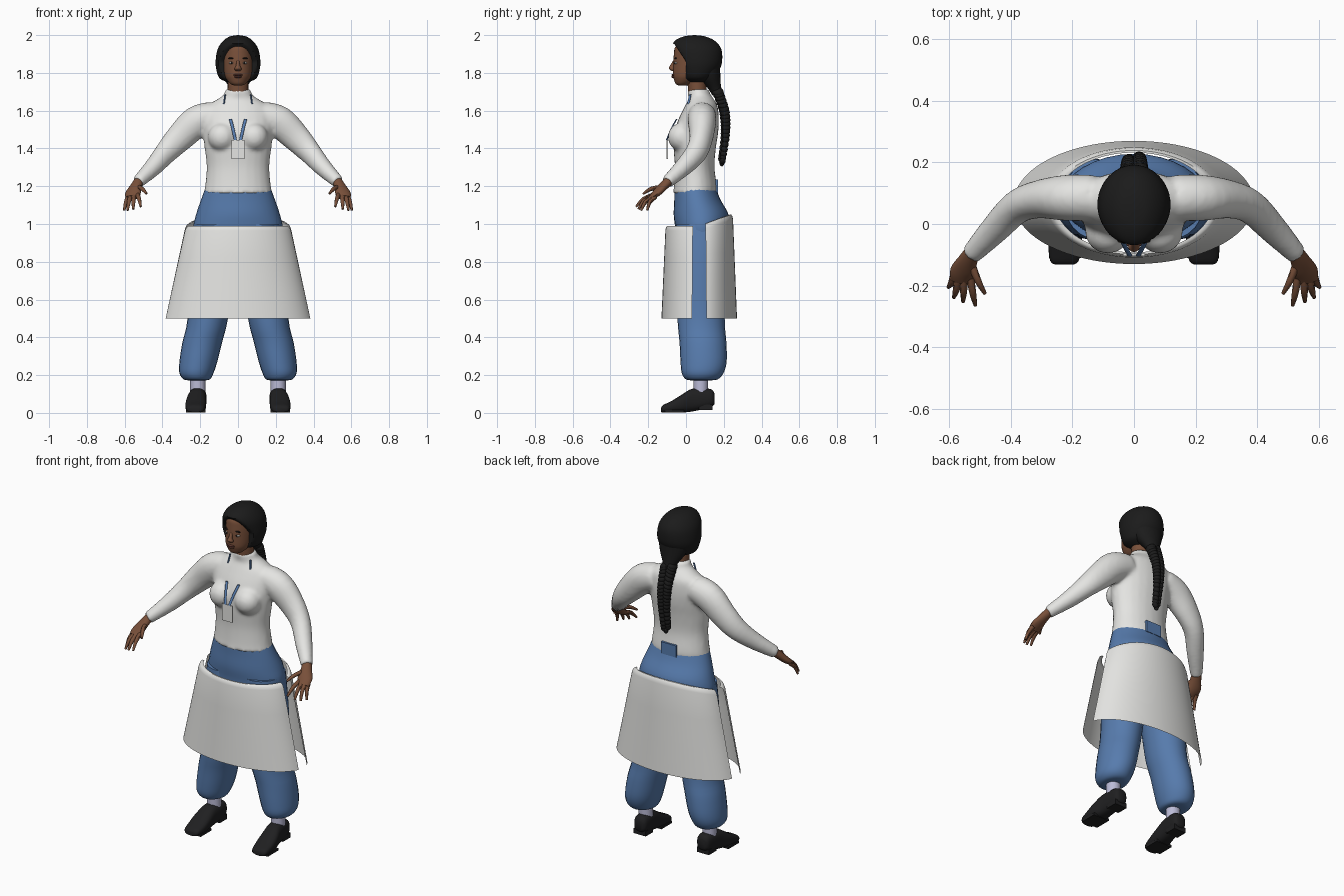
import bpy, bmesh, math
from mathutils import Vector, Matrix

if "Cube" in bpy.data.objects:
    bpy.data.objects.remove(bpy.data.objects["Cube"])


def material(name, r, g, b):
    m = bpy.data.materials.new(name)
    m.use_nodes = True
    m.diffuse_color = (r, g, b, 1)
    m.node_tree.nodes["Principled BSDF"].inputs["Base Color"].default_value = (r, g, b, 1)
    return m


WHITE = material("white cloth", .78, .78, .76)
BLUE = material("blue cloth", .095, .2, .42)
SKIN = material("brown skin", .19, .08, .042)
BLACK = material("black hair", .011, .011, .011)
SHOE = material("black leather", .014, .014, .015)
SOCK = material("lavender sock", .5, .5, .68)
EYE = material("eye white", .6, .57, .53)
DARK = material("dark eye", .012, .009, .008)
LIP = material("lip", .13, .045, .032)


def spline(rows, steps):
    """Smooth rows of numbers with a Catmull-Rom curve."""
    rows = [Vector(r) for r in rows]
    pts = [rows[0]] + rows + [rows[-1]]
    out = []
    for a, b, c, d in zip(pts, pts[1:], pts[2:], pts[3:]):
        for i in range(steps):
            t = i / steps
            out.append(b + (c - a) * t / 2 + (2 * a - 5 * b + 4 * c - d) * t * t / 2
                       + (3 * b - a - 3 * c + d) * t ** 3 / 2)
    return out + [rows[-1]]


def loft(bm, rows, axis=None, seg=24, steps=4, power=1.0):
    """Skin rings (x, y, z, a, b); rings face the axis, or follow the path."""
    rows = spline(rows, steps)
    loops = []
    for i, r in enumerate(rows):
        u, v = Vector((1, 0, 0)), Vector((0, 1, 0)) if axis == "Z" else Vector((0, 0, 1))
        if axis is None:
            t = (rows[min(i + 1, len(rows) - 1)] - rows[max(i - 1, 0)])[:3]
            t = Vector(t).normalized()
            u = t.cross(Vector((0, 0, 1))).normalized()
            v = u.cross(t)
        loop = []
        for k in range(seg):
            c, s = math.cos(k * math.tau / seg), math.sin(k * math.tau / seg)
            c, s = (math.copysign(abs(q) ** power, q) for q in (c, s))
            loop.append(bm.verts.new(Vector(r[:3]) + u * c * max(r[3], .001) + v * s * max(r[4], .001)))
        loops.append(loop)
    for p, q in zip(loops, loops[1:]):
        for k in range(seg):
            j = (k + 1) % seg
            bm.faces.new((p[k], p[j], q[j], q[k]))
    bm.faces.new(loops[0])
    bm.faces.new(loops[-1])


def ball(bm, pos, size, tilt=0):
    m = Matrix.Translation(pos) @ Matrix.Rotation(tilt, 4, "Y") @ Matrix.Diagonal((*size, 1))
    bmesh.ops.create_uvsphere(bm, u_segments=16, v_segments=10, radius=1, matrix=m)


def box(bm, pos, size):
    bmesh.ops.create_cube(bm, size=1, matrix=Matrix.Translation(pos) @ Matrix.Diagonal((*size, 1)))


def finish(name, bm, mat, mirror=False, closed=True):
    if closed:
        bmesh.ops.recalc_face_normals(bm, faces=bm.faces)
    me = bpy.data.meshes.new(name)
    bm.to_mesh(me)
    bm.free()
    me.materials.append(mat)
    ob = bpy.data.objects.new(name, me)
    bpy.context.collection.objects.link(ob)
    bpy.ops.object.select_all(action="DESELECT")
    bpy.context.view_layer.objects.active = ob
    ob.select_set(True)
    bpy.ops.object.shade_smooth_by_angle(angle=math.radians(45))
    if mirror:
        ob.modifiers.new("Mirror", "MIRROR").use_clip = False
    return ob


def part(name, mat, rows, axis="Z", mirror=False, **kw):
    bm = bmesh.new()
    loft(bm, rows, axis, **kw)
    return finish(name, bm, mat, mirror)


# Shirt: torso, bust and sleeves fused into one smooth skin
bm = bmesh.new()
loft(bm, [(0, .047, 1.16, .182, .117), (0, .05, 1.2, .175, .114), (0, .046, 1.3, .166, .105),
          (0, .046, 1.4, .177, .112), (0, .053, 1.48, .185, .117), (0, .066, 1.55, .19, .108),
          (0, .08, 1.62, .17, .088), (0, .08, 1.66, .11, .068), (0, .07, 1.685, .075, .06),
          (0, .065, 1.715, .068, .056)], "Z")
for s in (-1, 1):
    ball(bm, (s * .085, -.025, 1.46), (.075, .072, .075))
    loft(bm, [(s * .13, .085, 1.575, .075, .075), (s * .22, .085, 1.54, .075, .085),
              (s * .31, .08, 1.455, .062, .075), (s * .38, .055, 1.38, .055, .062),
              (s * .45, -.015, 1.3, .048, .048), (s * .53, -.1, 1.222, .034, .034)])
shirt = finish("shirt", bm, WHITE)
remesh = shirt.modifiers.new("Fuse", "REMESH")
remesh.mode, remesh.voxel_size, remesh.use_smooth_shade = "VOXEL", .011, True
relax = shirt.modifiers.new("Relax", "SMOOTH")
relax.factor, relax.iterations = .5, 6

# Trousers: seat and gathered legs
part("trouser_seat", BLUE, [(0, .048, 1.19, .173, .11), (0, .06, 1.13, .195, .122),
                            (0, .08, 1.05, .222, .145), (0, .083, .98, .236, .14),
                            (0, .08, .9, .22, .13), (0, .08, .85, .15, .09)], seg=32)
part("trouser_legs", BLUE, [(.12, .08, 1, .11, .13), (.13, .08, .8, .122, .132),
                            (.16, .08, .5, .107, .125), (.19, .09, .37, .105, .124),
                            (.21, .093, .27, .1, .122), (.22, .088, .21, .09, .11),
                            (.218, .084, .178, .07, .085), (.216, .08, .172, .04, .045)], mirror=True)
bm = bmesh.new()
box(bm, (0, .162, 1.2), (.1, .014, .07))
finish("back_pocket", bm, BLUE)

# Skirt: front and back sheets with open sides and a rolled top edge
gap = math.asin(.19)
for name, start, rise in (("skirt_front", math.pi, 0), ("skirt_back", 0, .06)):
    bm = bmesh.new()
    rows = []
    for f, k in ((0, 1), (.33, 1), (.66, 1), (.95, 1), (.985, .985), (1, .95), (1, .91)):
        row = []
        for i in range(33):
            a = start + gap + (math.pi - 2 * gap) * i / 32
            top = .99 + rise * max(0, math.sin(a))
            row.append(bm.verts.new(((.39 - .11 * f) * k * math.cos(a),
                                     .07 + (.2 - .022 * f) * k * math.sin(a),
                                     .5 + (top - .5) * f)))
        rows.append(row)
    for p, q in zip(rows, rows[1:]):
        for i in range(32):
            bm.faces.new((p[i], p[i + 1], q[i + 1], q[i]))
    finish(name, bm, WHITE, closed=False)

# Socks and shoes
part("socks", SOCK, [(.213, .078, .1, .04, .038), (.213, .078, .2, .04, .04)], mirror=True)
part("shoes", SHOE, [(.226, -.132, .016, .03, .012), (.226, -.12, .022, .046, .02),
                     (.224, -.075, .033, .054, .031), (.222, -.02, .05, .054, .048),
                     (.217, .03, .067, .048, .06), (.212, .09, .075, .046, .056),
                     (.21, .135, .078, .04, .046), (.21, .15, .075, .025, .03)],
     "Y", mirror=True, power=.75)
bm = bmesh.new()
box(bm, (.224, -.06, .008), (.105, .1, .014))
box(bm, (.211, .105, .03), (.08, .07, .03))
finish("shoe_soles", bm, SHOE, True)

# Hands: palm, four fingers and thumb
bm = bmesh.new()
loft(bm, [(.525, -.092, 1.228, .026, .024), (.54, -.12, 1.2, .032, .023),
          (.555, -.155, 1.165, .042, .02), (.56, -.185, 1.14, .036, .014)], seg=16)
for base, tip in (((.532, -.17, 1.155), (.515, -.264, 1.092)), ((.552, -.178, 1.148), (.555, -.252, 1.078)),
                  ((.57, -.175, 1.145), (.585, -.238, 1.072)), ((.583, -.162, 1.145), (.603, -.205, 1.072)),
                  ((.528, -.13, 1.195), (.484, -.226, 1.16))):
    mid = (Vector(base) + Vector(tip)) / 2 + Vector((0, -.008, .008))
    loft(bm, [(*base, .013, .013), (*mid, .011, .011), (*tip, .006, .006)], seg=8, steps=3)
finish("hands", bm, SKIN, True)

# Head and neck
part("neck", SKIN, [(0, .065, 1.62, .055, .048), (0, .055, 1.79, .054, .05)])
part("head", SKIN, [(0, -.018, 1.732, .018, .02), (0, -.015, 1.742, .04, .04), (0, 0, 1.765, .06, .064),
                    (0, .01, 1.79, .071, .079), (0, .03, 1.84, .079, .098), (0, .04, 1.9, .081, .104),
                    (0, .045, 1.94, .074, .1), (0, .05, 1.97, .045, .06)], seg=32)
bm = bmesh.new()
loft(bm, [(0, -.06, 1.865, .008, .008), (0, -.072, 1.838, .011, .013),
          (0, -.075, 1.822, .019, .016), (0, -.066, 1.81, .013, .008)], "Z", seg=12)
finish("nose", bm, SKIN)
for name, mat, pos, size in (("eyes", EYE, (.033, -.05, 1.853), (.015, .013, .007)),
                             ("irises", DARK, (.033, -.0585, 1.853), (.006, .006, .006)),
                             ("eyebrows", DARK, (.035, -.055, 1.877), (.019, .007, .004))):
    bm = bmesh.new()
    ball(bm, pos, size)
    finish(name, bm, mat, True)
bm = bmesh.new()
ball(bm, (0, -.066, 1.789), (.024, .012, .006))
ball(bm, (0, -.065, 1.779), (.02, .013, .007))
finish("lips", bm, LIP)

# Hair cap, pushed back to a hairline around the face
bm = bmesh.new()
loft(bm, [(0, .06, 1.752, .06, .05), (0, .06, 1.775, .1, .085), (0, .063, 1.83, .117, .12),
          (0, .062, 1.88, .117, .13), (0, .055, 1.93, .106, .13), (0, .047, 1.968, .08, .108),
          (0, .045, 1.992, .045, .06), (0, .045, 2, .004, .004)], "Z", seg=48, steps=6)
for v in bm.verts:
    if v.co.z < 1.953:
        v.co.y = max(v.co.y, -.06 * max(0, (v.co.z - 1.86) / .09))
finish("hair", bm, BLACK)
part("nape_hair", BLACK, [(0, .1, 1.85, .1, .08), (0, .12, 1.78, .08, .062),
                          (0, .15, 1.72, .045, .036), (0, .168, 1.68, .03, .028)])

# Braid of alternating tilted lobes
bm = bmesh.new()
path = spline([(0, .165, 1.71), (0, .203, 1.6), (0, .208, 1.48), (0, .19, 1.345)], 6)
for i, p in enumerate(path):
    w = 1 - .5 * i / len(path)
    for s in (-1, 1):
        drop = Vector((s * .022 * w, s * .004, -.01 * (s > 0)))
        ball(bm, p + drop, (.03 * w, .03 * w, .02), s * .6)
ball(bm, path[-1] + Vector((0, 0, -.018)), (.014, .014, .022))
finish("braid", bm, BLACK)

# Lanyard straps and badge
bm = bmesh.new()
loft(bm, [(.014, -.102, 1.445, .008, .004), (.026, -.08, 1.5, .008, .004),
          (.04, -.05, 1.555, .008, .004)], "Z", seg=8)
loft(bm, [(.075, .012, 1.635, .004, .006), (.068, .022, 1.685, .004, .006)], "Z", seg=8)
finish("lanyard", bm, BLUE, True)
bm = bmesh.new()
box(bm, (0, -.1, 1.395), (.07, .008, .1))
finish("badge", bm, WHITE)
